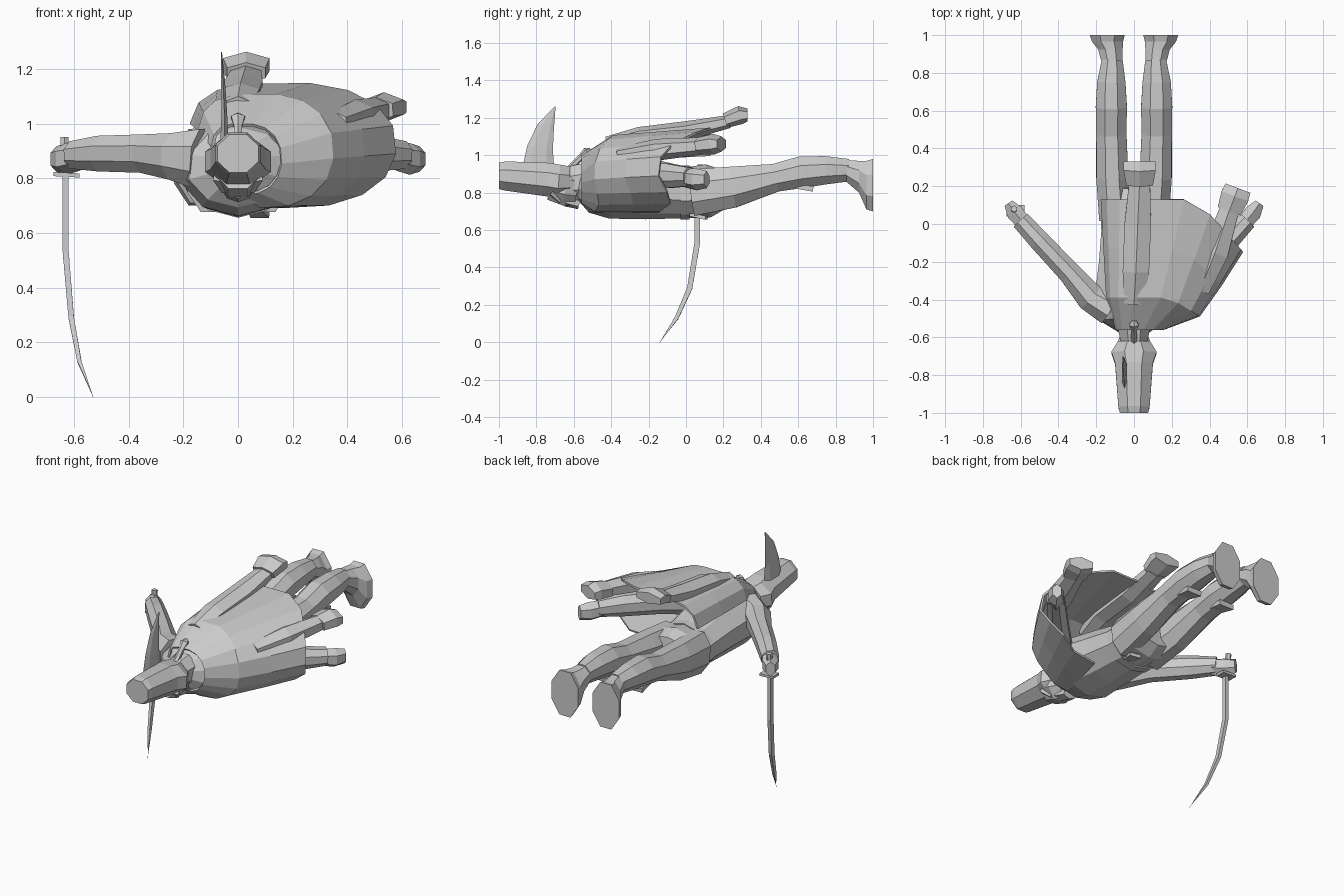
import bpy, bmesh, math
from mathutils import Vector

if "Cube" in bpy.data.objects:
    bpy.data.objects.remove(bpy.data.objects["Cube"])

grey = bpy.data.materials.new("plain_grey")
grey.use_nodes = True
colour = (.6, .6, .6, 1)
grey.diffuse_color = colour
grey.node_tree.nodes["Principled BSDF"].inputs["Base Color"].default_value = colour


def make_object(name, bm):
    bmesh.ops.recalc_face_normals(bm, faces=bm.faces)
    mesh = bpy.data.meshes.new(name)
    bm.to_mesh(mesh)
    bm.free()
    mesh.materials.append(grey)
    obj = bpy.data.objects.new(name, mesh)
    bpy.context.scene.collection.objects.link(obj)
    return obj


def bridge(bm, rings, closed):
    for low, high in zip(rings, rings[1:]):
        count = len(low)
        for i in range(count if closed else count - 1):
            j = (i + 1) % count
            bm.faces.new((low[i], low[j], high[j], high[i]))


def tube(name, stations, sides=8, mirror=False, axis=None):
    """Capped loft; each station is x, y, z, full width, full height.
    The rings follow the path unless a fixed axis is given."""
    bm = bmesh.new()
    rings = []
    centres = [Vector(s[:3]) for s in stations]
    for k, station in enumerate(stations):
        before, after = centres[max(k - 1, 0)], centres[min(k + 1, len(centres) - 1)]
        tangent = Vector(axis) if axis else (after - before).normalized()
        guide = Vector((0, 1, 0)) if abs(tangent.z) > .8 else Vector((0, 0, 1))
        side = tangent.cross(guide).normalized()
        up = side.cross(tangent)
        reach = .5 / math.cos(math.pi / sides)
        ring = []
        for i in range(sides):
            angle = math.tau * (i + .5) / sides
            offset = side * math.cos(angle) * station[3] + up * math.sin(angle) * station[4]
            ring.append(bm.verts.new(centres[k] + offset * reach))
        rings.append(ring)
    bridge(bm, rings, True)
    bm.faces.new(rings[0])
    bm.faces.new(rings[-1])
    obj = make_object(name, bm)
    if mirror:
        modifier = obj.modifiers.new("mirror", 'MIRROR')
        modifier.use_mirror_merge = False
    return obj


def signed_power(value, power):
    return math.copysign(abs(value) ** power, value)


# Torso, belt, sash and neck
tube("torso", [(0, -.57, .85, .16, .16), (0, -.51, .84, .36, .28), (0, -.4, .84, .42, .34),
               (0, -.2, .82, .37, .31), (0, 0, .8, .34, .26), (0, .12, .81, .37, .27),
               (0, .2, .82, .32, .2)], sides=10)
tube("belt", [(0, -.03, .8, .35, .275), (0, .02, .8, .35, .275)], sides=10)
tube("sash_end", [(.06, 0, .69, .05, .02), (.08, .11, .665, .07, .02)], sides=4)
tube("neck", [(0, -.62, .85, .14, .18), (0, -.53, .86, .18, .2)])

# Head, tall hat and trimmings
tube("head", [(0, -.72, .85, .17, .18), (0, -.64, .83, .18, .2), (0, -.58, .82, .13, .18)])
tube("hat", [(0, -1, .89, .15, .14), (0, -.97, .89, .165, .155), (0, -.74, .87, .2, .18),
             (0, -.68, .86, .24, .18), (0, -.62, .86, .17, .16)])
tube("hat_visor", [(0, -.72, .8, .18, .04), (0, -.67, .75, .12, .02)], sides=6)
tube("chin", [(0, -.64, .76, .1, .06), (0, -.57, .74, .08, .05)], sides=6)
tube("plume", [(-.05, -.79, .92, .03, .15), (-.05, -.78, 1.04, .02, .12),
               (-.055, -.75, 1.15, .015, .08), (-.06, -.7, 1.26, .003, .005)], sides=6)
tube("hair_queue", [(0, -.62, .93, .03, .03), (0, -.56, .99, .03, .03),
                    (0, -.53, 1.02, .05, .04), (0, -.51, 1.03, .02, .02)], sides=6)

# Legs with boots; the foot widens into a flat upright sole
tube("legs", [(.1, .03, .8, .17, .25), (.115, .25, .83, .17, .22), (.12, .48, .88, .16, .15),
              (.12, .62, .91, .165, .17), (.12, .75, .92, .15, .15), (.115, .87, .92, .11, .12)],
     mirror=True)
tube("boot_flaps", [(.12, .57, .835, .08, .02), (.12, .68, .82, .1, .03)], sides=4, mirror=True)
tube("feet", [(.115, .85, .92, .11, .11), (.125, .925, .885, .13, .17),
              (.14, .965, .84, .165, .26), (.142, 1, .84, .185, .28)],
     mirror=True, axis=(0, 1, 0))

# Arms and hands
tube("arms", [(.13, -.45, .87, .17, .22), (.23, -.39, .88, .15, .17), (.34, -.26, .89, .12, .14),
              (.5, -.09, .89, .11, .13), (.6, .02, .885, .1, .1)], mirror=True)
tube("hands", [(.58, 0, .88, .08, .09), (.63, .06, .87, .09, .1), (.665, .11, .87, .05, .08)],
     sides=6, mirror=True)

# Sabre
tube("sabre_grip", [(-.635, .08, .95, .03, .03), (-.635, .07, .81, .03, .03)], sides=6)
tube("sabre_guard", [(-.675, .07, .815, .06, .015), (-.58, .07, .81, .06, .015)], sides=4)
tube("sabre_blade", [(-.63, .06, .82, .022, .03), (-.63, .06, .53, .022, .03),
                     (-.61, .02, .29, .02, .028), (-.58, -.05, .13, .015, .02),
                     (-.53, -.14, 0, .002, .002)], sides=4)

# Draped jacket: open arcs widening from collar to hem, squarer on the right back
bm = bmesh.new()
rows = []
collar, shoulder, hem = (.03, -.56, .87, .13, .13), (.1, -.39, .9, .25, .21), (.2, .13, .92, .38, .23)
middle = [(a + b) / 2 for a, b in zip(shoulder, hem)]
for row, sweep in ((collar, 0), (shoulder, .1), (middle, .2), (hem, .28)):
    x, y, z, wide, tall = row
    ring = []
    for step in range(13):
        angle = math.radians(170 - step * 22)
        c, s = math.cos(angle), math.sin(angle)
        pull = sweep * max(0, (c - .3) / .7, -s)
        power = .6 if c < 0 < s else .9
        ring.append(bm.verts.new((x + wide * signed_power(c, power), y - pull,
                                  z + tall * signed_power(s, power))))
    rows.append(ring)
bridge(bm, rows, False)
jacket = make_object("draped_jacket", bm)
thickness = jacket.modifiers.new("thickness", 'SOLIDIFY')
thickness.thickness = .012

# Loose jacket sleeves with cuffs
tube("middle_sleeve", [(0, -.42, 1.06, .1, .07), (.01, -.25, 1.105, .14, .08),
                       (.02, 0, 1.13, .14, .09), (.03, .23, 1.18, .11, .06)], sides=6)
tube("middle_cuff", [(.03, .21, 1.185, .14, .07), (.03, .29, 1.215, .17, .085),
                     (.03, .33, 1.215, .17, .06)], sides=6)
tube("outer_sleeve", [(.35, -.35, 1.0, .1, .08), (.43, -.15, 1.03, .14, .1),
                      (.51, .09, 1.05, .1, .08)], sides=6)
tube("outer_cuff", [(.505, .07, 1.05, .13, .08), (.535, .15, 1.06, .15, .095),
                    (.55, .19, 1.06, .14, .07)], sides=6)
